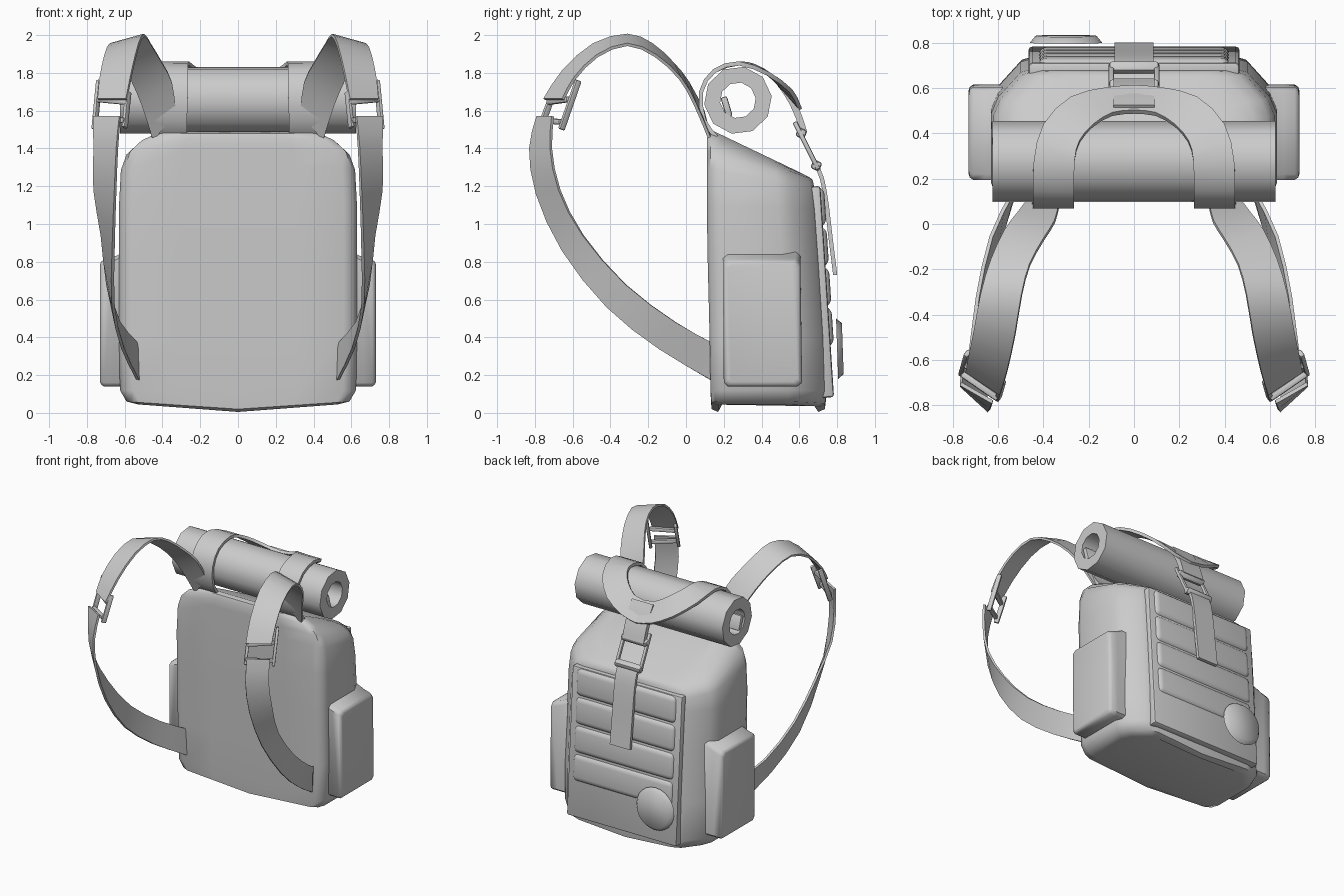
import bpy, bmesh, math
from mathutils import Vector, Matrix

if "Cube" in bpy.data.objects:
    bpy.data.objects.remove(bpy.data.objects["Cube"])

grey = bpy.data.materials.new("grey_canvas")
grey.diffuse_color = (0.6, 0.6, 0.6, 1)
grey.use_nodes = True
grey.node_tree.nodes["Principled BSDF"].inputs["Base Color"].default_value = grey.diffuse_color


def finish(bm, name, angle=40):
    bmesh.ops.recalc_face_normals(bm, faces=bm.faces)
    me = bpy.data.meshes.new(name)
    bm.to_mesh(me)
    bm.free()
    ob = bpy.data.objects.new(name, me)
    bpy.context.collection.objects.link(ob)
    me.materials.append(grey)
    bpy.ops.object.select_all(action='DESELECT')
    ob.select_set(True)
    bpy.context.view_layer.objects.active = ob
    bpy.ops.object.shade_smooth_by_angle(angle=math.radians(angle))
    return ob


def loft(name, rings, closed=False, angle=40):
    """Skin equal-length closed rings; cap the ends unless the loop is closed."""
    bm = bmesh.new()
    vs = [[bm.verts.new(p) for p in r] for r in rings]
    n = len(vs[0])
    pairs = list(zip(vs, vs[1:])) + ([(vs[-1], vs[0])] if closed else [])
    for a, b in pairs:
        for i in range(n):
            j = (i + 1) % n
            bm.faces.new((a[i], a[j], b[j], b[i]))
    if not closed:
        bm.faces.new(vs[0])
        bm.faces.new(vs[-1])
    return finish(bm, name, angle)


def box(name, centre, size, rot=None, bevel=0.01, seg=2):
    bm = bmesh.new()
    bmesh.ops.create_cube(bm, size=1)
    bmesh.ops.scale(bm, vec=size, verts=bm.verts)
    bmesh.ops.bevel(bm, geom=bm.edges[:], offset=bevel, segments=seg, profile=0.5, affect='EDGES')
    if rot is not None:
        bmesh.ops.rotate(bm, matrix=rot, verts=bm.verts)
    bmesh.ops.translate(bm, vec=centre, verts=bm.verts)
    return finish(bm, name)


def bar(name, a, b, width, thick, side):
    """Box running from a to b, with its width along the side vector."""
    a, b = Vector(a), Vector(b)
    z = (b - a).normalized()
    x = Vector(side)
    x = (x - z * x.dot(z)).normalized()
    rot = Matrix((x, z.cross(x), z)).transposed()
    return box(name, (a + b) / 2, (width, thick, (b - a).length), rot, min(width, thick) * 0.3)


def spline(pts, steps):
    """Catmull-Rom interpolation of vectors."""
    p = [Vector(q) for q in pts]
    p = [2 * p[0] - p[1]] + p + [2 * p[-1] - p[-2]]
    out = []
    for i in range(1, len(p) - 2):
        a, b, c, d = p[i - 1:i + 3]
        for k in range(steps):
            t = k / steps
            out.append(0.5 * (2 * b + (c - a) * t + (2 * a - 5 * b + 4 * c - d) * t * t
                              + (3 * b - a - 3 * c + d) * t ** 3))
    return out + [p[-2]]


def ribbon(name, path, halves, thick=0.016, steps=2, flip=1):
    """Flat strap along a path; halves are half-width vectors at each point."""
    c, h = spline(path, steps), spline(halves, steps)
    rings = []
    for i, (p, w) in enumerate(zip(c, h)):
        t = c[min(i + 1, len(c) - 1)] - c[max(i - 1, 0)]
        n = t.cross(w).normalized() * thick / 2
        ring = [p - w - n, p + w - n, p + w + n, p - w + n]
        rings.append([Vector((v.x * flip, v.y, v.z)) for v in ring])
    return loft(name, rings, angle=35)


# Main bag: stacked rings with wide chamfers at the rear, sloping lid, sagging base
def body_ring(zf, zb, w, f, b, sag=0.0):
    half = [(0, f), (w * 0.5, f), (w - 0.07, f), (w - 0.02, f + 0.02), (w, f + 0.07),
            (w, b - 0.2), (w - 0.03, b - 0.13), (w - 0.13, b - 0.02), (w - 0.2, b), (0, b)]
    pts = half + [(-x, y) for x, y in half[-2:0:-1]]
    return [(x, y, zf + (zb - zf) * (y - f) / (b - f) - sag * (1 - abs(x) / w)) for x, y in pts]


loft("bag_body", [body_ring(*r) for r in (
    (0.045, 0.045, 0.53, 0.17, 0.70, 0.04), (0.06, 0.06, 0.59, 0.135, 0.735, 0.04),
    (0.12, 0.12, 0.625, 0.13, 0.745, 0.02), (0.4, 0.4, 0.63, 0.125, 0.735),
    (0.8, 0.8, 0.63, 0.115, 0.71), (1.1, 1.08, 0.63, 0.11, 0.69),
    (1.3, 1.18, 0.62, 0.11, 0.68), (1.39, 1.215, 0.59, 0.11, 0.675),
    (1.45, 1.235, 0.53, 0.11, 0.67), (1.48, 1.25, 0.47, 0.12, 0.65), (1.49, 1.27, 0.42, 0.15, 0.61))],
    angle=50)

# Side pockets
for s, side in ((1, "right"), (-1, "left")):
    yz = [(0.2, 0.16), (0.22, 0.14), (0.59, 0.14), (0.615, 0.16), (0.605, 0.78), (0.58, 0.81),
          (0.22, 0.81), (0.195, 0.79)]
    rings = []
    for x, k, lift in ((0.58, 1.0, 0.05), (0.66, 1.0, 0.015), (0.71, 1.0, 0), (0.725, 0.95, 0), (0.73, 0.88, 0)):
        rings.append([(s * x, 0.405 + (y - 0.405) * k,
                       0.475 + (z - 0.475) * (1 - (1 - k) * 0.6) + (lift if z > 0.5 else 0)) for y, z in yz])
    loft("side_pocket_" + side, rings, angle=50)

# Quilted rear panel following the slant of the bag's rear
slant = Matrix.Rotation(math.radians(3.7), 3, 'X')
box("rear_panel", (0, 0.71, 0.64), (0.93, 0.075, 1.12), slant, 0.015)
for i in range(4):
    z = 1.09 - i * 0.212
    box("quilt_roll_%d" % (i + 1), (0, 0.755 - 0.062 * z, z), (0.85, 0.10, 0.212), slant, 0.042, 4)

# Round badge at the lower rear
bm = bmesh.new()
bmesh.ops.create_cone(bm, cap_ends=True, segments=24, radius1=0.16, radius2=0.135, depth=0.03)
bmesh.ops.rotate(bm, matrix=Matrix.Rotation(math.radians(-88), 3, 'X'), verts=bm.verts)
bmesh.ops.translate(bm, vec=(-0.3, 0.815, 0.34), verts=bm.verts)
finish(bm, "round_badge", 60)

# Bedroll: hollow ten-sided tube with a loose inner flap
def circle(x, r):
    return [(x, 0.275 + r * math.cos(a), 1.655 + r * math.sin(a))
            for a in (math.tau * (i + 0.2) / 10 for i in range(10))]


loft("bedroll", [circle(-0.625, 0.18), circle(0.625, 0.18), circle(0.625, 0.095), circle(-0.625, 0.095)],
     closed=True, angle=45)
bar("bedroll_flap", (-0.62, 0.215, 1.62), (0.62, 0.215, 1.62), 0.035, 0.11, (0, 1, 0.3))

# Straps around the bedroll, meeting at the rear centre
roll_path = [(.36, .16, 1.46), (.36, .095, 1.55), (.355, .08, 1.7), (.355, .15, 1.81), (.352, .28, 1.85),
             (.32, .40, 1.815), (.23, .495, 1.75), (.11, .54, 1.69), (0, .55, 1.67)]
roll_half = [(.09, 0, 0)] * 5 + [(.08, .035, -.02), (.05, .06, -.045), (.015, .055, -.06), (0, .055, -.065)]

# Shoulder straps: upper padded part, buckle, twisting lower part
up_path = [(.39, .11, 1.52), (.43, .03, 1.69), (.485, -.05, 1.81), (.545, -.17, 1.92), (.585, -.31, 1.975),
           (.615, -.48, 1.92), (.645, -.62, 1.79), (.665, -.70, 1.66)]
up_half = [(.06, .02, -.08), (.08, .02, -.06), (.085, .02, -.04), (.085, .01, -.03), (.09, 0, -.025),
           (.09, .01, -.03), (.085, .03, -.02), (.075, .05, 0)]
low_path = [(.695, -.745, 1.57), (.70, -.77, 1.4), (.705, -.73, 1.17), (.69, -.60, .90), (.675, -.37, .62),
            (.62, -.1, .41), (.53, .14, .27)]
low_half = [(.07, .04, 0), (.06, .055, 0), (.055, .06, .01), (.03, .055, .04), (.015, .05, .06),
            (.01, .045, .07), (0, .01, .095)]
for s, side in ((1, "right"), (-1, "left")):
    ribbon("bedroll_strap_" + side, roll_path, roll_half, 0.022, 2, s)
    ribbon("shoulder_strap_upper_" + side, up_path, up_half, 0.016, 2, s)
    ribbon("shoulder_strap_lower_" + side, low_path, low_half, 0.016, 2, s)
    across = (s * 0.8, 0.6, 0)
    bar("buckle_inner_" + side, (s * .60, -.77, 1.51), (s * .58, -.70, 1.70), 0.022, 0.035, across)
    bar("buckle_outer_" + side, (s * .76, -.66, 1.50), (s * .735, -.57, 1.76), 0.022, 0.035, across)
    bar("buckle_top_" + side, (s * .585, -.73, 1.645), (s * .745, -.62, 1.66), 0.03, 0.03, (0, 0, 1))
    bar("buckle_bottom_" + side, (s * .60, -.77, 1.55), (s * .76, -.66, 1.54), 0.03, 0.03, (0, 0, 1))
    bar("closure_frame_" + side, (s * .10, .575, 1.54), (s * .10, .70, 1.29), 0.025, 0.025, (1, 0, 0))

# Rear closure: tab, buckle bars and hanging strap
ribbon("closure_tab", [(0, .51, 1.73), (0, .56, 1.65), (0, .60, 1.56), (0, .625, 1.48)], [(.09, 0, 0)] * 4, 0.035)
for z, y in ((1.48, .61), (1.31, .69)):
    bar("closure_bar", (-.11, y, z), (.11, y, z), 0.05, 0.05, (0, .4, .9))
ribbon("hanging_strap", [(0, .685, 1.32), (0, .72, 1.24), (0, .745, 1.1), (0, .765, .93), (0, .79, .73)],
       [(.085, 0, 0)] * 5, 0.022)
